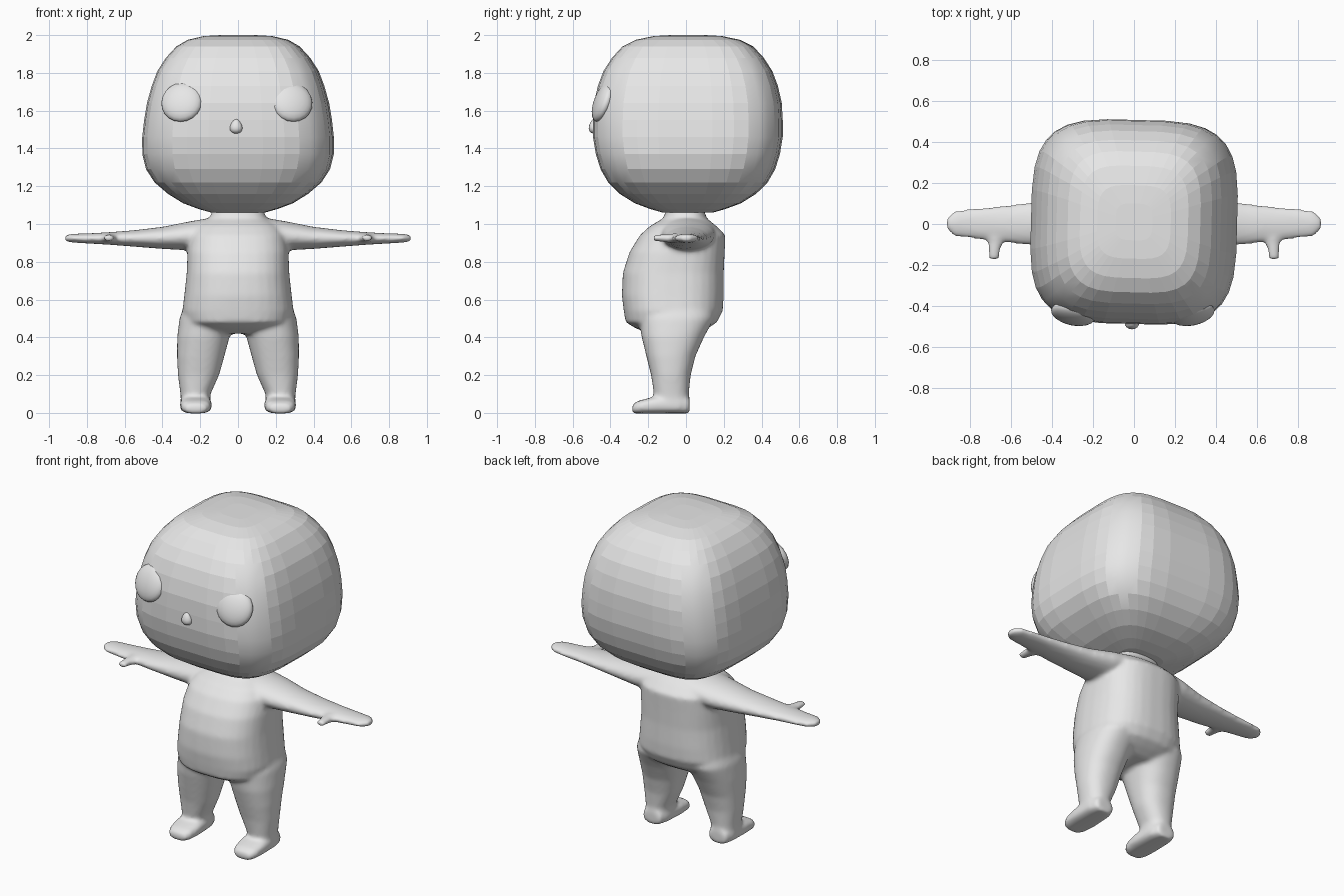
import bpy
import bmesh
import math
from mathutils import Matrix

default = bpy.data.objects.get("Cube")
if default:
    bpy.data.objects.remove(default, do_unlink=True)

# One plain grey for the whole figure
grey = bpy.data.materials.new("plain grey")
grey.use_nodes = True
grey.diffuse_color = (0.8, 0.8, 0.8, 1)
grey.node_tree.nodes["Principled BSDF"].inputs["Base Color"].default_value = (0.8, 0.8, 0.8, 1)


def signed_power(value, exponent):
    return math.copysign(abs(value) ** exponent, value)


def place(axis, along, a, b, side):
    """Turn a ring position and its two cross coordinates into x, y, z."""
    if axis == "X":
        return (side * along, a, b)
    if axis == "Y":
        return (side * a, along, b)
    return (side * a, b, along)


def loft(bm, rings, axis="Z", power=2.0, segments=32, side=1):
    """Skin rounded-box rings given as (along, a_min, a_max, b_min, b_max)."""
    loops = []
    for along, a_min, a_max, b_min, b_max in rings:
        loop = []
        for i in range(segments):
            angle = math.tau * (i + 0.5) / segments
            a = (a_min + a_max + (a_max - a_min) * signed_power(math.cos(angle), 2 / power)) / 2
            b = (b_min + b_max + (b_max - b_min) * signed_power(math.sin(angle), 2 / power)) / 2
            loop.append(bm.verts.new(place(axis, along, a, b, side)))
        loops.append(loop)
    for low, high in zip(loops, loops[1:]):
        for i in range(segments):
            j = (i + 1) % segments
            bm.faces.new((low[i], low[j], high[j], high[i]))
    bm.faces.new(loops[0][::-1])
    bm.faces.new(loops[-1])


def finish(name, bm):
    bmesh.ops.recalc_face_normals(bm, faces=bm.faces)
    mesh = bpy.data.meshes.new(name)
    bm.to_mesh(mesh)
    bm.free()
    mesh.materials.append(grey)
    obj = bpy.data.objects.new(name, mesh)
    bpy.context.collection.objects.link(obj)
    return obj


# Head: faceted rounded block, with soft upright corners
head_profile = [  # height, half width, half depth
    (1.06, 0.14, 0.13), (1.08, 0.21, 0.2), (1.11, 0.29, 0.28), (1.16, 0.37, 0.36),
    (1.22, 0.44, 0.42), (1.29, 0.485, 0.46), (1.37, 0.505, 0.485), (1.46, 0.505, 0.5),
    (1.55, 0.495, 0.5), (1.64, 0.48, 0.495), (1.73, 0.455, 0.475), (1.81, 0.425, 0.445),
    (1.88, 0.38, 0.4), (1.94, 0.325, 0.345), (1.975, 0.265, 0.275), (1.995, 0.18, 0.18), (2.0, 0.09, 0.09)]
bm = bmesh.new()
loft(bm, [(z, -w, w, 0.01 - d, 0.01 + d) for z, w, d in head_profile], power=3.7)
bm.normal_update()
for face in bm.faces:
    face.smooth = min(abs(face.normal.x), abs(face.normal.y)) > 0.35
head = finish("head", bm)
head.rotation_euler.z = math.radians(-1.5)

# Eyes: flattened balls that follow the curve of the face
for label, side in (("left", 1), ("right", -1)):
    bm = bmesh.new()
    bmesh.ops.create_uvsphere(bm, u_segments=20, v_segments=12, radius=0.11)
    bmesh.ops.scale(bm, vec=(1, 1, 0.4), verts=bm.verts)
    turn = Matrix.Rotation(math.radians(12 * side), 3, "Z") @ Matrix.Rotation(math.radians(70), 3, "X")
    bmesh.ops.rotate(bm, matrix=turn, verts=bm.verts)
    bmesh.ops.translate(bm, vec=(0.292 * side - 0.006, -0.44, 1.645), verts=bm.verts)
    for face in bm.faces:
        face.smooth = True
    finish(label + "_eye", bm)

# Nose: small teardrop, narrower at the top
bm = bmesh.new()
bmesh.ops.create_uvsphere(bm, u_segments=14, v_segments=10, radius=1)
for vert in bm.verts:
    taper = 1 - 0.3 * vert.co.z
    vert.co.x *= taper
    vert.co.y *= taper
bmesh.ops.scale(bm, vec=(0.033, 0.026, 0.038), verts=bm.verts)
bmesh.ops.translate(bm, vec=(-0.01, -0.488, 1.517), verts=bm.verts)
for face in bm.faces:
    face.smooth = True
finish("nose", bm)

# Body: overlapping lofts fused into one soft skin
torso = [  # height, half width, front, back
    (0.42, 0.17, -0.2, 0.06), (0.45, 0.24, -0.27, 0.12), (0.48, 0.28, -0.32, 0.165),
    (0.54, 0.295, -0.33, 0.195), (0.62, 0.285, -0.34, 0.2), (0.74, 0.272, -0.335, 0.2),
    (0.85, 0.268, -0.3, 0.205), (0.94, 0.255, -0.245, 0.21), (0.99, 0.22, -0.19, 0.16),
    (1.03, 0.15, -0.12, 0.11), (1.09, 0.13, -0.1, 0.09)]
arm = [
    (0.1, -0.15, 0.16, 0.88, 1.04), (0.25, -0.13, 0.15, 0.86, 1.015), (0.4, -0.11, 0.12, 0.868, 0.985),
    (0.55, -0.1, 0.1, 0.88, 0.967), (0.68, -0.085, 0.085, 0.89, 0.957), (0.8, -0.07, 0.075, 0.897, 0.95),
    (0.88, -0.06, 0.065, 0.902, 0.948), (0.915, -0.025, 0.03, 0.908, 0.942)]
thumb = [
    (-0.04, 0.62, 0.74, 0.9, 0.95), (-0.09, 0.64, 0.715, 0.9, 0.948),
    (-0.13, 0.655, 0.71, 0.905, 0.947), (-0.175, 0.66, 0.71, 0.91, 0.942)]
leg = [
    (0.03, 0.15, 0.3, -0.16, 0.015), (0.1, 0.145, 0.305, -0.17, 0.015), (0.2, 0.1, 0.318, -0.185, 0.025),
    (0.3, 0.072, 0.323, -0.21, 0.05), (0.4, 0.045, 0.322, -0.235, 0.095), (0.5, 0.02, 0.31, -0.25, 0.15),
    (0.58, 0.03, 0.28, -0.22, 0.14)]
foot = [
    (-0.285, 0.175, 0.275, -0.003, 0.045), (-0.25, 0.147, 0.3, -0.003, 0.065),
    (-0.17, 0.138, 0.308, -0.003, 0.085), (-0.04, 0.145, 0.305, -0.003, 0.09),
    (0.02, 0.17, 0.285, -0.003, 0.08)]
bm = bmesh.new()
loft(bm, [(z, -w, w, front, back) for z, w, front, back in torso], power=2.6)
for side in (1, -1):
    loft(bm, arm, axis="X", side=side)
    loft(bm, thumb, axis="Y", side=side)
    loft(bm, leg, power=2.3, side=side)
    loft(bm, foot, axis="Y", power=3, side=side)
body = finish("body", bm)
skin = body.modifiers.new("fuse", "REMESH")
skin.mode = "VOXEL"
skin.voxel_size = 0.012
skin.use_smooth_shade = True
soften = body.modifiers.new("soften", "SMOOTH")
soften.factor = 0.5
soften.iterations = 8
